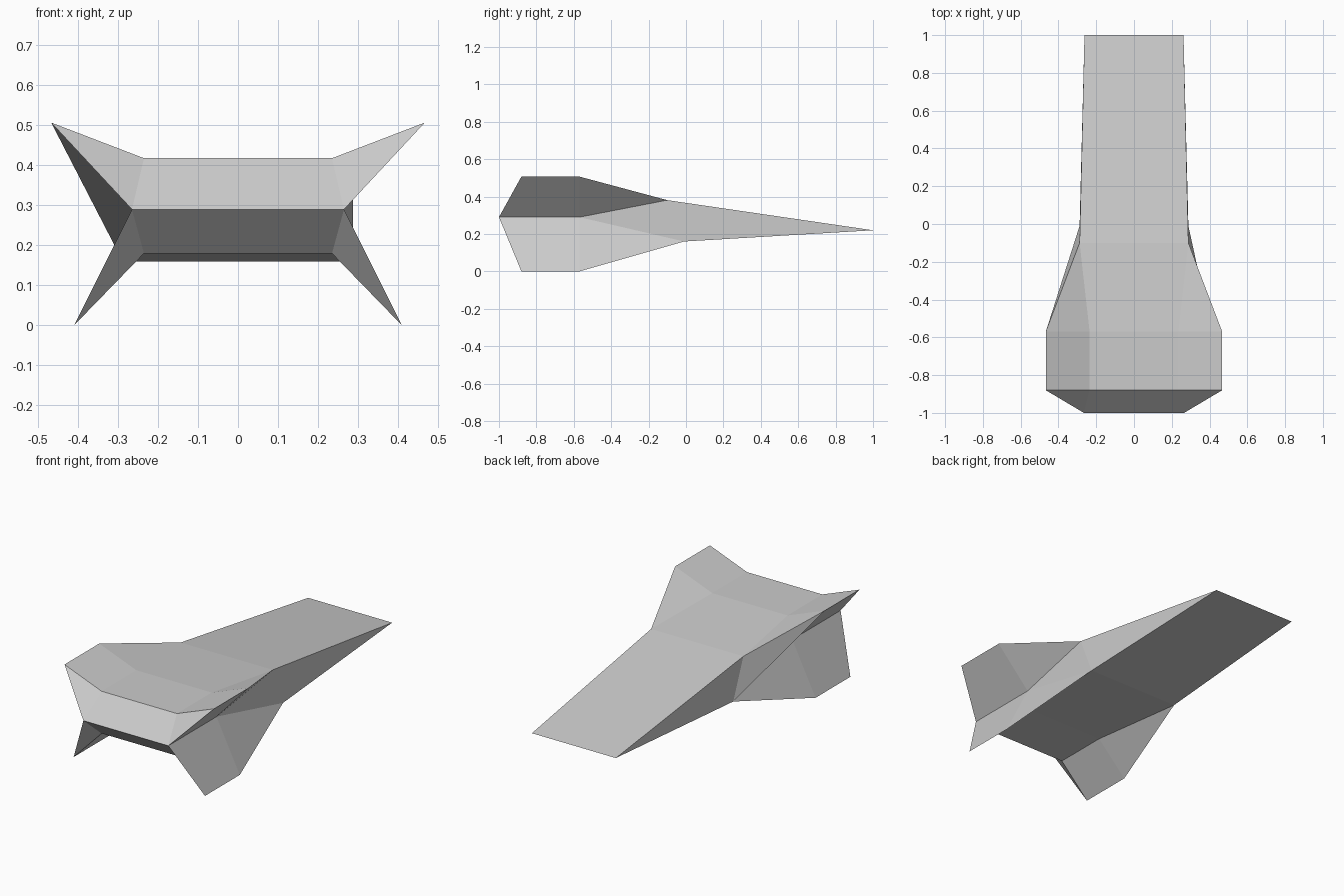
import bpy
import bmesh

cube = bpy.data.objects.get("Cube")
if cube:
    bpy.data.objects.remove(cube, do_unlink=True)

# One matte grey for the whole hull
grey = bpy.data.materials.new("hull_grey")
grey.use_nodes = True
colour = (0.6, 0.6, 0.6, 1.0)
grey.diffuse_color = colour
bsdf = grey.node_tree.nodes["Principled BSDF"]
bsdf.inputs["Base Color"].default_value = colour
bsdf.inputs["Roughness"].default_value = 0.8

FRONT, REAR = -0.88, -0.57      # ends of the straight fin section

# Corner points of one half, mirrored by the sign of x
POINTS = {
    "nose": (0.265, -1.0, 0.29),
    "waist": (0.265, REAR, 0.29),
    "top_front": (0.235, FRONT, 0.418),
    "top_rear": (0.235, REAR, 0.418),
    "high_tip_front": (0.467, FRONT, 0.507),
    "high_tip_rear": (0.467, REAR, 0.507),
    "low_front": (0.235, FRONT, 0.18),
    "low_rear": (0.235, REAR, 0.18),
    "low_tip_front": (0.41, FRONT, 0.0),
    "low_tip_rear": (0.41, REAR, 0.0),
    "shoulder": (0.288, -0.1, 0.381),
    "keel": (0.288, -0.01, 0.16),
    "tail": (0.262, 1.0, 0.22),
}

# Faces of each half
SIDE_FACES = [
    # upper fin
    "nose top_front high_tip_front",
    "top_front top_rear high_tip_rear high_tip_front",
    "top_rear shoulder high_tip_rear",
    "nose high_tip_front high_tip_rear waist",
    # lower fin
    "nose low_tip_front low_front",
    "low_front low_tip_front low_tip_rear low_rear",
    "low_rear low_tip_rear keel",
    "nose waist low_tip_rear low_tip_front",
    "waist keel low_tip_rear",
    # tail flank
    "shoulder keel tail",
]

# The twisted flank panel is folded differently on each side
FLANK = {
    -1: ["high_tip_rear shoulder keel", "waist high_tip_rear keel"],
    1: ["waist high_tip_rear shoulder", "waist shoulder keel"],
}

# Closed chain of centre panels spanning the two halves
CHAIN = ("nose top_front top_rear shoulder tail "
         "keel low_rear low_front nose").split()

bm = bmesh.new()
halves = {s: {name: bm.verts.new((s * x, y, z))
              for name, (x, y, z) in POINTS.items()} for s in (-1, 1)}
for s, half in halves.items():
    for face in SIDE_FACES + FLANK[s]:
        bm.faces.new([half[name] for name in face.split()])
left, right = halves[1], halves[-1]
for a, b in zip(CHAIN, CHAIN[1:]):
    bm.faces.new((left[a], left[b], right[b], right[a]))
bmesh.ops.recalc_face_normals(bm, faces=bm.faces)

mesh = bpy.data.meshes.new("finned_hull")
bm.to_mesh(mesh)
bm.free()
mesh.materials.append(grey)
hull = bpy.data.objects.new("finned_hull", mesh)
bpy.context.collection.objects.link(hull)
